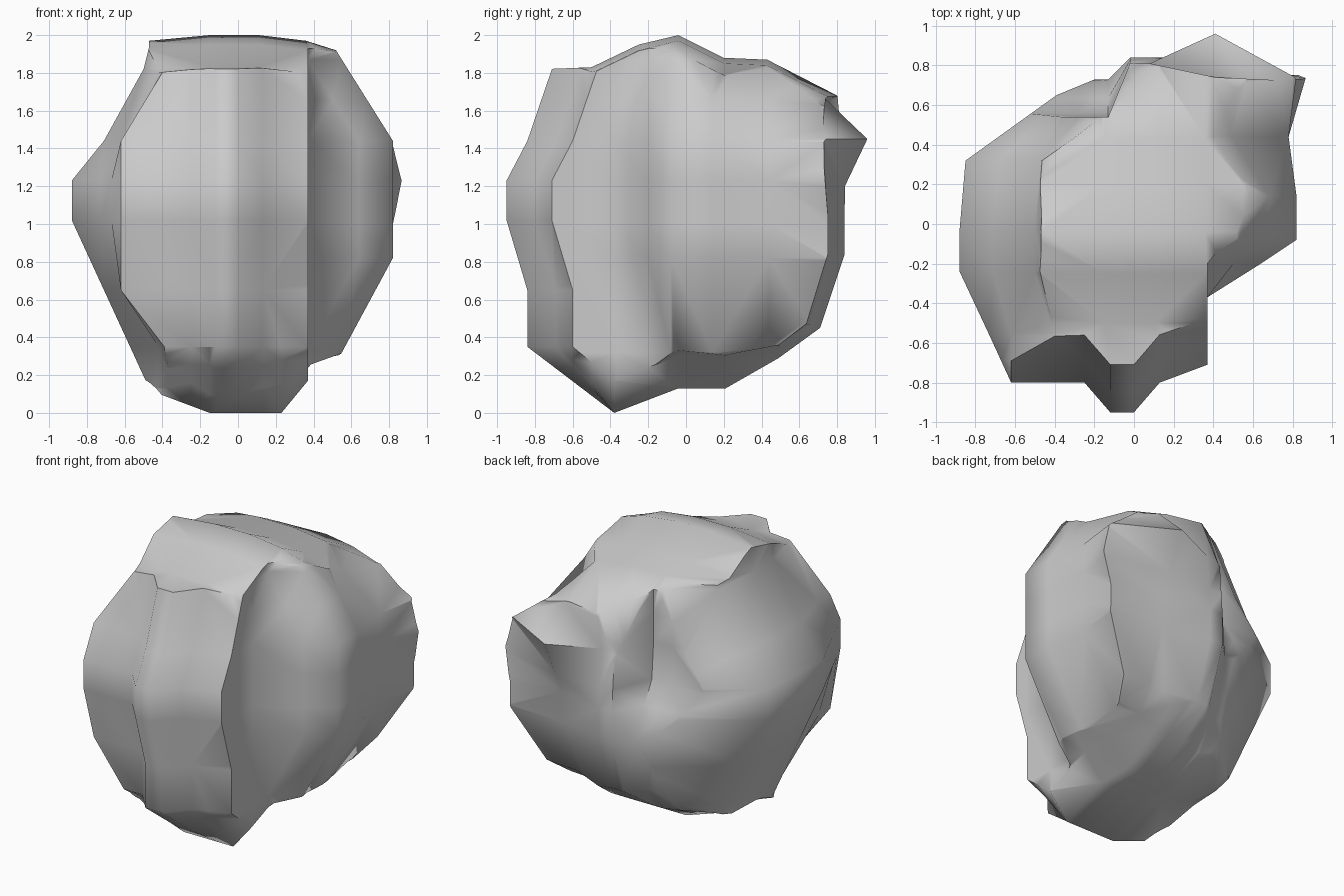
import bpy, bmesh, math

if "Cube" in bpy.data.objects:
    bpy.data.objects.remove(bpy.data.objects["Cube"])


def at(points, t):
    """Piecewise-linear profile lookup, constant beyond the ends."""
    if t <= points[0][0]:
        return points[0][1]
    for (a, va), (b, vb) in zip(points, points[1:]):
        if t <= b:
            return va + (vb - va) * (t - a) / (b - a)
    return points[-1][1]


def side(name, axis, sign, reach, us, vs, height):
    """Solid behind a faceted surface; u and v are the other two axes in order."""
    us = [-reach] + sorted(us) + [reach]
    vs = [-reach] + sorted(vs) + [reach]
    bm = bmesh.new()

    def vert(u, v, h):
        co = [u, v]
        co.insert(axis, h)
        return bm.verts.new(co)

    outer = [[vert(u, v, height(u, v)) for v in vs] for u in us]
    inner = [[vert(u, v, -sign * reach) for v in vs] for u in us]
    for grid in (outer, inner):
        for i in range(len(us) - 1):
            for j in range(len(vs) - 1):
                bm.faces.new((grid[i][j], grid[i + 1][j], grid[i + 1][j + 1], grid[i][j + 1]))
    for i in range(len(us) - 1):
        for j in (0, -1):
            bm.faces.new((outer[i][j], outer[i + 1][j], inner[i + 1][j], inner[i][j]))
    for j in range(len(vs) - 1):
        for i in (0, -1):
            bm.faces.new((outer[i][j], outer[i][j + 1], inner[i][j + 1], inner[i][j]))
    bmesh.ops.triangulate(bm, faces=bm.faces[:])
    bmesh.ops.recalc_face_normals(bm, faces=bm.faces[:])
    mesh = bpy.data.meshes.new(name)
    bm.to_mesh(mesh)
    bm.free()
    obj = bpy.data.objects.new(name, mesh)
    bpy.context.collection.objects.link(obj)
    return obj


def keys(*profiles):
    return list({p[0] for prof in profiles for p in prof})


# Front face: plan profile plus vertical profile
front_x = [(-.62, -.8), (-.25, -.8), (-.12, -.95), (0, -.95), (.13, -.8), (.37, -.71)]
front_z = [(.35, .11), (.65, .11), (1.02, 0), (1.23, 0), (1.44, .11), (1.82, .24), (2, .3)]
rock = side("rock", 1, -1, 3.0, keys(front_x), keys(front_z),
            lambda x, z: at(front_x, x) + at(front_z, z))

# Back face, with a shallow hollow on the left and a knob on the right
back_x = [(-.28, .73), (-.13, .73), (-.02, .84), (.08, .84), (.41, .77), (.85, .75)]
back_z = [(.1, -.42), (.45, -.13), (.84, 0), (1.05, 0), (1.45, -.03), (1.66, -.03), (1.9, -.03)]
hollow_x, hollow_z = [(-.13, 1), (-.02, 0)], [(.84, 0), (1.2, -.16)]
knob_x, knob_z = [(.08, 0), (.41, 1), (.85, 0)], [(1.05, 0), (1.45, .22), (1.66, 0)]
back = side("back_cut", 1, 1, 3.13, keys(back_x), keys(back_z, hollow_z),
            lambda x, z: at(back_x, x) + at(back_z, z)
            + at(hollow_x, x) * at(hollow_z, z) + at(knob_x, x) * at(knob_z, z))

# Left face, kept full along its front edge
left_y = [(-.8, -.62), (-.56, -.73), (-.24, -.88), (-.03, -.88), (.32, -.85), (.73, -.28), (.9, -.05)]
left_z = [(.13, .41), (1.02, 0), (1.23, 0), (1.44, .17), (1.82, .38), (1.94, .41)]
edge_z = [(.13, -.3), (.35, -.39), (.65, -.62), (1.44, -.62), (1.82, -.39), (2, -.3)]


def left_height(y, z):
    x = at(left_y, y) + at(left_z, z)
    return min(x, at(edge_z, z)) if y < -.3 else x


left = side("left_cut", 0, -1, 3.27, keys(left_y) + [-.69], keys(left_z, edge_z), left_height)

# Right face: flat wall beside the front, dent high at the back, small bulge
right_y = [(-.61, 0), (-.37, .37), (-.2, .64), (-.08, .82), (.14, .82), (.44, .78), (.75, .82)]
right_z = [(.13, -.4), (.32, -.27), (.82, 0), (1.44, 0), (1.87, -.27), (2, -.35)]
dent_y, dent_z = [(.14, 0), (.44, 1)], [(1.44, 0), (1.66, -.15)]
bulge_y, bulge_z = [(.44, 0), (.75, .05)], [(1, 0), (1.23, 1), (1.44, 0)]
right = side("right_cut", 0, 1, 3.41, keys(right_y), keys(right_z, dent_z, bulge_z[:2]),
             lambda y, z: max(.37, at(right_y, y) + at(right_z, z)
                              + at(dent_y, y) * at(dent_z, z)
                              + at(bulge_y, y) * at(bulge_z, z)))

# Top face
top_x = [(-.47, -.03), (-.15, 0), (.11, 0), (.36, -.03), (.55, -.09), (.85, -.11)]
top_y = [(-.75, 1.82), (-.5, 1.83), (-.25, 1.95), (-.04, 2), (.2, 1.88), (.43, 1.87), (.8, 1.68), (.97, 1.58)]
top = side("top_cut", 2, 1, 3.57, keys(top_x), keys(top_y),
           lambda x, y: at(top_x, x) + at(top_y, y))

# Bottom face: its front slope follows the front profile to a level edge
low_x = [(-.47, .12), (-.15, 0), (.23, 0), (.37, .17), (.55, .2), (.9, .28)]
low_y = [(-.38, 0), (-.04, .13), (.21, .13), (.49, .29), (.71, .45), (.9, .65)]
low_fade = [(.15, 1), (.49, .35)]


def bottom_height(x, y):
    if y >= -.38:
        return at(low_y, y) + at(low_x, x) * at(low_fade, y)
    t = min(1.4, (-.38 - y) / (-.38 - at(front_x, x) - .11))
    return .35 * t + at(low_x, x) * max(0, 1 - t)


bottom = side("bottom_cut", 2, -1, 3.71, keys(low_x, front_x),
              keys(low_y) + [-.95, -.84, -.69, -.6, -.5], bottom_height)

# Intersect all sides into one rock
bpy.context.view_layer.objects.active = rock
rock.select_set(True)
for cutter in (back, left, right, top, bottom):
    mod = rock.modifiers.new(cutter.name, "BOOLEAN")
    mod.operation = "INTERSECT"
    mod.solver = "EXACT"
    mod.object = cutter
    bpy.ops.object.modifier_apply(modifier=mod.name)
    bpy.data.objects.remove(cutter)
bpy.ops.object.shade_smooth_by_angle(angle=math.radians(60))
